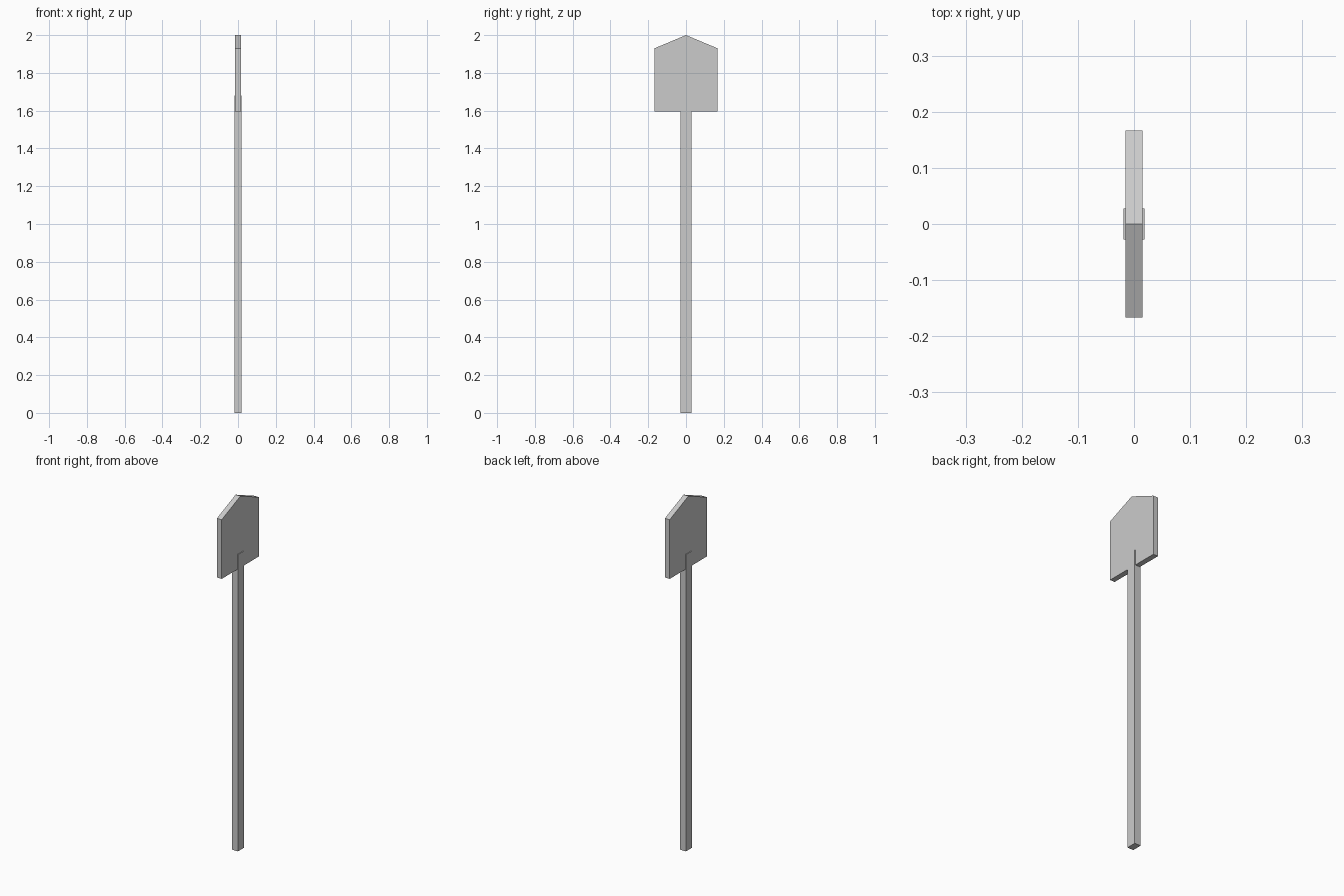
import bpy
import bmesh

if "Cube" in bpy.data.objects:
    bpy.data.objects.remove(bpy.data.objects["Cube"])


def extruded_profile(name, profile, thickness):
    """Solid from a (y, z) outline, centred on x = 0."""
    bm = bmesh.new()
    face = bm.faces.new([bm.verts.new((-thickness / 2, y, z)) for y, z in profile])
    result = bmesh.ops.extrude_face_region(bm, geom=[face])
    moved = [v for v in result["geom"] if isinstance(v, bmesh.types.BMVert)]
    bmesh.ops.translate(bm, verts=moved, vec=(thickness, 0, 0))
    bmesh.ops.recalc_face_normals(bm, faces=bm.faces)
    mesh = bpy.data.meshes.new(name)
    bm.to_mesh(mesh)
    bm.free()
    obj = bpy.data.objects.new(name, mesh)
    bpy.context.collection.objects.link(obj)
    return obj


# Long square-edged handle, running a little way up into the blade
extruded_profile("handle", [(-0.028, 0), (0.028, 0), (0.028, 1.68), (-0.028, 1.68)], 0.038)

# Flat blade with a shallow pointed tip
extruded_profile("blade", [(-0.167, 1.595), (0.167, 1.595), (0.167, 1.93),
                           (0, 2.0), (-0.167, 1.93)], 0.03)
